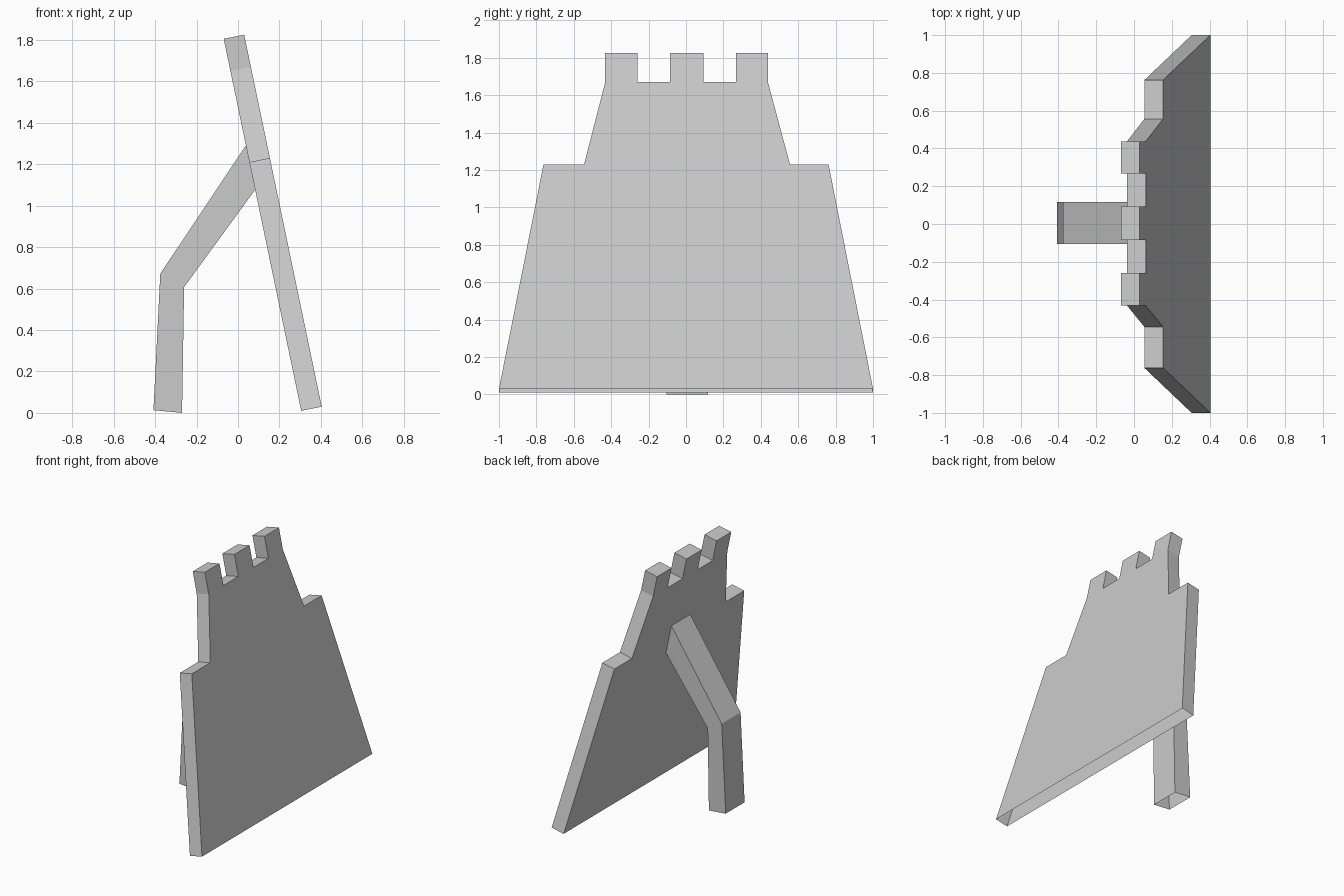
import bpy
import bmesh
from mathutils import Vector

if "Cube" in bpy.data.objects:
    bpy.data.objects.remove(bpy.data.objects["Cube"])


def prism(name, outline, offset, open_edges=()):
    """Extrude a counter-clockwise outline along offset; listed edges get no side face."""
    bm = bmesh.new()
    front = [bm.verts.new(p) for p in outline]
    back = [bm.verts.new(Vector(p) + Vector(offset)) for p in outline]
    bm.faces.new(front)
    bm.faces.new(back[::-1])
    n = len(outline)
    for i in range(n):
        if i not in open_edges:
            j = (i + 1) % n
            bm.faces.new((front[j], front[i], back[i], back[j]))
    mesh = bpy.data.meshes.new(name)
    bm.to_mesh(mesh)
    bm.free()
    obj = bpy.data.objects.new(name, mesh)
    bpy.context.collection.objects.link(obj)
    return obj


# Leaning board with stepped shoulders and three battlements, open underneath
SHOULDER, NOTCH, TOP = 1.23, 1.67, 1.825
silhouette = [(-1, 0.03), (1, 0.03), (0.762, SHOULDER), (0.556, SHOULDER), (0.438, NOTCH)]
for right, left in ((0.438, 0.268), (0.093, -0.085), (-0.26, -0.432)):
    if right < 0.4:
        silhouette.append((right, NOTCH))
    silhouette += [(right, TOP), (left, TOP), (left, NOTCH)]
silhouette += [(-0.545, SHOULDER), (-0.762, SHOULDER)]


def lean(y, z):
    return (0.404 - (z - 0.03) * 0.2084, y, z)


prism("castle_board", [lean(y, z) for y, z in silhouette], (-0.099, 0, -0.02), open_edges=(0,))

# Bent prop behind the board, open at the foot and where it meets the board
leg_profile = [(-0.408, 0.013), (-0.27, 0.0), (-0.26, 0.607),
               (0.083, 1.077), (0.038, 1.29), (-0.375, 0.672)]
prism("support_leg", [(x, -0.105, z) for x, z in leg_profile], (0, 0.222, 0), open_edges=(0, 3))
